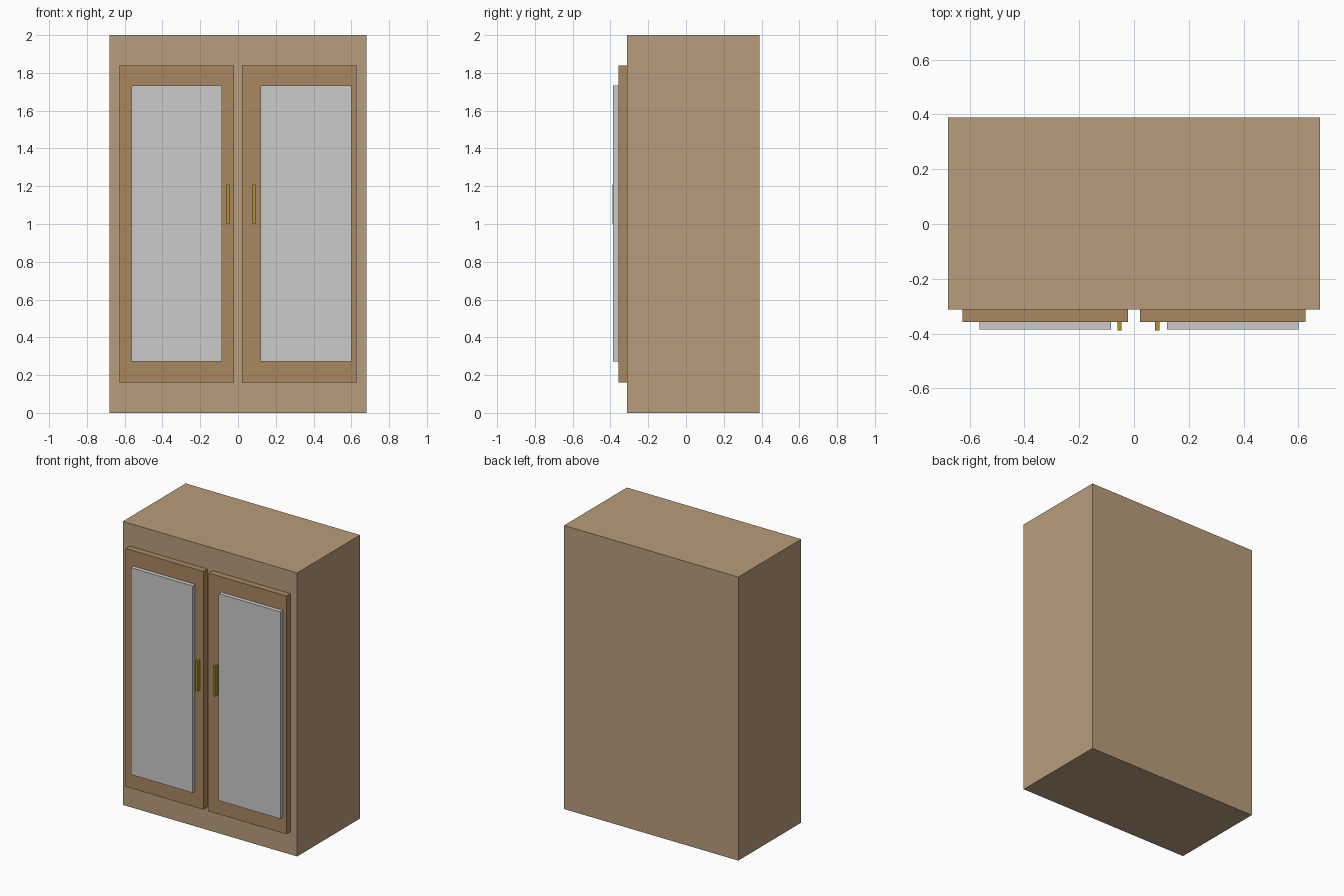
import bpy

if "Cube" in bpy.data.objects:
    bpy.data.objects.remove(bpy.data.objects["Cube"])


def material(name, color):
    mat = bpy.data.materials.new(name)
    mat.diffuse_color = (*color, 1)
    mat.use_nodes = True
    mat.node_tree.nodes["Principled BSDF"].inputs["Base Color"].default_value = mat.diffuse_color
    return mat


def box(name, x, y, z, mat=None):
    """Axis-aligned box from (min, max) ranges."""
    bpy.ops.mesh.primitive_cube_add(
        size=1, location=[(a + b) / 2 for a, b in (x, y, z)])
    ob = bpy.context.object
    ob.name = name
    ob.scale = [b - a for a, b in (x, y, z)]
    bpy.ops.object.transform_apply(location=False, rotation=False, scale=True)
    if mat:
        ob.data.materials.append(mat)
    return ob


body_wood = material("body_wood", (0.48, 0.34, 0.20))
door_wood = material("door_wood", (0.40, 0.25, 0.12))
brass = material("brass", (0.42, 0.30, 0.03))

# Cabinet carcass
box("cabinet_body", (-0.68, 0.68), (-0.312, 0.388), (0, 2), body_wood)

# Doors, each with a grey mirror panel and a pull handle near the middle
# (door centre, mirror centre, handle centre)
for side, door_x, mirror_x, handle_x in (
        ("left", -0.324, -0.324, -0.053), ("right", 0.324, 0.36, 0.085)):
    box(side + "_door", (door_x - 0.303, door_x + 0.303),
        (-0.357, -0.312), (0.16, 1.84), door_wood)
    box(side + "_mirror", (mirror_x - 0.24, mirror_x + 0.24),
        (-0.386, -0.357), (0.273, 1.732))
    box(side + "_handle", (handle_x - 0.0075, handle_x + 0.0075),
        (-0.388, -0.357), (1.0, 1.21), brass)
